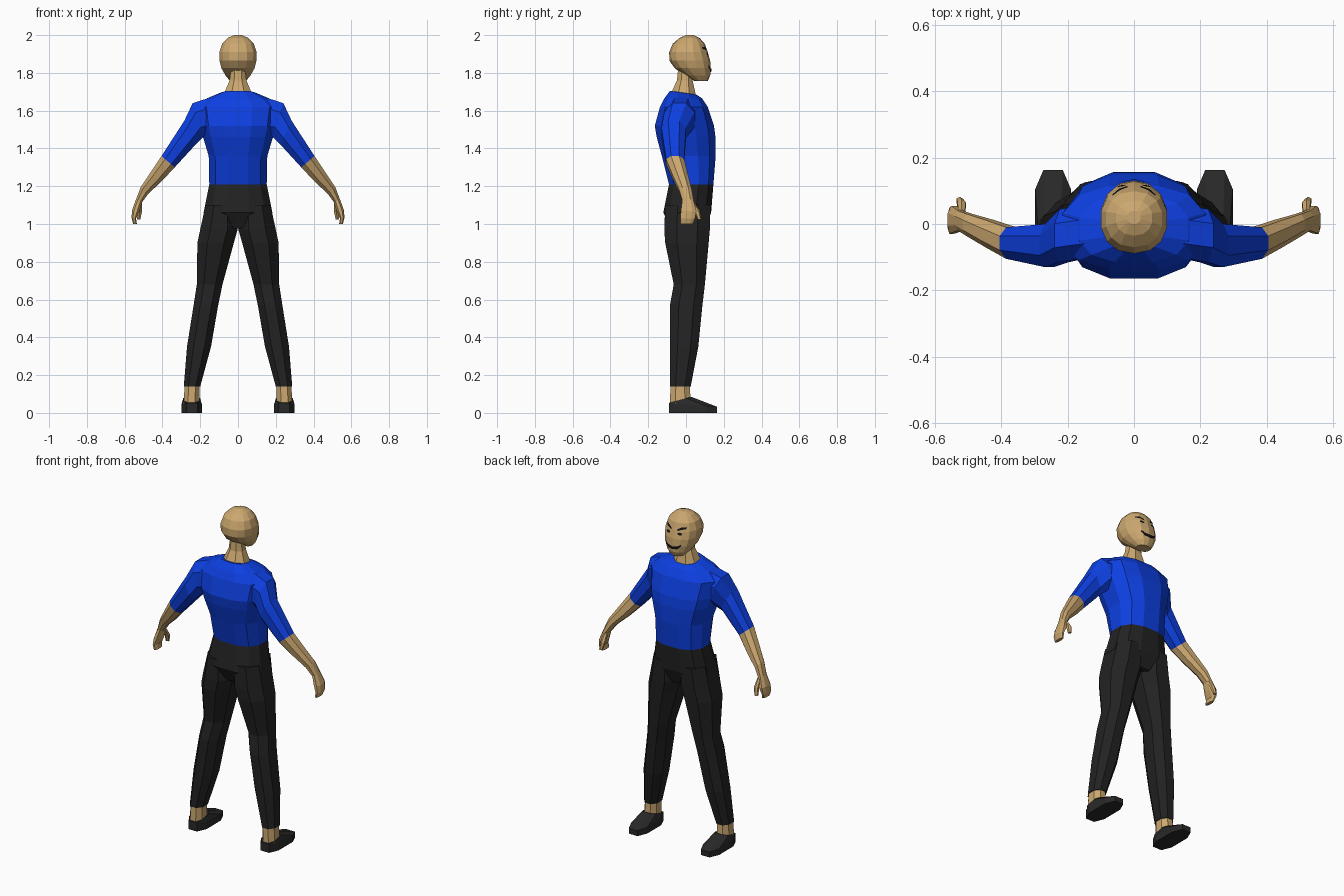
import bpy, bmesh, math
from mathutils import Vector
from mathutils.bvhtree import BVHTree

if "Cube" in bpy.data.objects:
    bpy.data.objects.remove(bpy.data.objects["Cube"])


def material(name, rgb):
    m = bpy.data.materials.new(name)
    m.diffuse_color = (*rgb, 1)
    m.use_nodes = True
    m.node_tree.nodes["Principled BSDF"].inputs["Base Color"].default_value = m.diffuse_color
    return m


SKIN = material("skin tan", (0.60, 0.39, 0.16))
BLUE = material("shirt blue", (0.004, 0.05, 0.75))
DARK = material("trouser black", (0.016, 0.016, 0.016))
SHOE = material("shoe charcoal", (0.022, 0.022, 0.022))
INK = material("face black", (0.006, 0.006, 0.006))


def finish(name, bm, mat, mirror):
    bmesh.ops.recalc_face_normals(bm, faces=bm.faces[:])
    me = bpy.data.meshes.new(name)
    bm.to_mesh(me)
    bm.free()
    me.materials.append(mat)
    ob = bpy.data.objects.new(name, me)
    bpy.context.collection.objects.link(ob)
    if mirror:
        mod = ob.modifiers.new("mirror", 'MIRROR')
        mod.use_mirror_merge = False
    return ob


def unit_section(n, power):
    """Squared-off unit ring with flat sides; power 1 is round, less is squarer."""
    pts = []
    for i in range(n):
        t = 2 * math.pi * (i + 0.5) / n
        c, s = math.cos(t), math.sin(t)
        pts.append((math.copysign(abs(c) ** power, c), math.copysign(abs(s) ** power, s)))
    mx = max(p[0] for p in pts)
    my = max(p[1] for p in pts)
    return [(a / mx, b / my) for a, b in pts]


def loft(name, rings, mat, n=8, power=0.9, mirror=False):
    """Each ring: x0, z0, x1, z1 (opposite ends), y0, y1, optional rise towards y1."""
    bm = bmesh.new()
    loops = []
    for x0, z0, x1, z1, y0, y1, *rise in rings:
        c = Vector((x0 + x1, y0 + y1, z0 + z1)) / 2
        u = Vector((x1 - x0, 0, z1 - z0)) / 2
        v = Vector((0, y1 - y0, rise[0] if rise else 0)) / 2
        loops.append([bm.verts.new(c + u * a + v * b) for a, b in unit_section(n, power)])
    for a, b in zip(loops, loops[1:]):
        for i in range(n):
            j = (i + 1) % n
            bm.faces.new((a[i], a[j], b[j], b[i]))
    bm.faces.new(loops[0])
    bm.faces.new(loops[-1])
    return finish(name, bm, mat, mirror)


def body(rows):
    """Centred rings from z, half width, back y, front y, optional rise."""
    return [(-w, z, w, z, *rest) for z, w, *rest in rows]


def limb(rows):
    """Level rings from z, inner x, outer x, back y, front y, optional rise."""
    return [(a, z, b, z, *rest) for z, a, b, *rest in rows]


# Shirt body
loft("shirt_body", body([
    (1.21, 0.152, -0.09, 0.145), (1.36, 0.155, -0.128, 0.157),
    (1.46, 0.185, -0.155, 0.156), (1.52, 0.20, -0.165, 0.148),
    (1.62, 0.215, -0.138, 0.115), (1.665, 0.165, -0.115, 0.085),
    (1.695, 0.085, -0.085, 0.055, -0.02)]), BLUE, 12, 0.8)

# Sleeves
cuff = (0.405, 1.36, 0.335, 1.30, -0.105, -0.01)
loft("sleeves", [
    (0.13, 1.675, 0.12, 1.47, -0.10, 0.06),
    (0.24, 1.64, 0.18, 1.465, -0.115, 0.045),
    (0.285, 1.545, 0.225, 1.42, -0.13, 0.0), cuff], BLUE, mirror=True)

# Forearms and hands
loft("forearms", [
    cuff, (0.465, 1.27, 0.405, 1.225, -0.07, 0.012),
    (0.515, 1.195, 0.475, 1.16, -0.037, 0.03),
    (0.54, 1.13, 0.508, 1.115, -0.02, 0.04)], SKIN, mirror=True)
loft("hands", [
    (0.54, 1.13, 0.508, 1.115, -0.02, 0.04),
    (0.562, 1.07, 0.523, 1.065, -0.027, 0.055),
    (0.563, 1.03, 0.54, 1.03, -0.03, 0.048),
    (0.555, 1.0, 0.535, 1.0, -0.028, 0.035)], SKIN, mirror=True)
loft("thumbs", limb([
    (1.115, 0.51, 0.53, 0.015, 0.045), (1.07, 0.507, 0.532, 0.042, 0.074),
    (1.025, 0.517, 0.535, 0.06, 0.082)]), SKIN, 6, mirror=True)

# Trousers: hips, then legs
loft("trouser_hips", body([
    (1.21, 0.152, -0.09, 0.145), (1.06, 0.182, -0.12, 0.133),
    (0.975, 0.07, -0.075, 0.10)]), DARK, 12, 0.8)
loft("trouser_legs", limb([
    (1.10, 0.01, 0.172, -0.11, 0.13), (0.97, 0.002, 0.20, -0.115, 0.126),
    (0.90, 0.022, 0.215, -0.11, 0.12), (0.68, 0.082, 0.218, -0.065, 0.10),
    (0.57, 0.105, 0.235, -0.085, 0.087), (0.35, 0.143, 0.27, -0.085, 0.065),
    (0.14, 0.20, 0.287, -0.086, 0.025)]), DARK, mirror=True)

# Ankles and shoes
loft("ankles", limb([
    (0.15, 0.204, 0.282, -0.082, 0.02),
    (0.05, 0.205, 0.288, -0.085, 0.025)]), SKIN, mirror=True)
loft("shoes", limb([
    (0.0, 0.19, 0.298, -0.09, 0.163), (0.043, 0.19, 0.298, -0.09, 0.163, -0.02),
    (0.07, 0.20, 0.29, -0.086, 0.028, 0.03)]), SHOE, 8, 0.7, mirror=True)

# Neck
loft("neck", body([
    (1.67, 0.08, -0.08, 0.055), (1.70, 0.068, -0.072, 0.05, -0.015),
    (1.76, 0.045, -0.048, 0.035), (1.84, 0.035, -0.04, 0.03)]), SKIN)

# Head
head = loft("head", body([
    (2.0, 0.02, 0.0, 0.04), (1.985, 0.055, -0.035, 0.072),
    (1.955, 0.084, -0.07, 0.099), (1.91, 0.099, -0.089, 0.115),
    (1.865, 0.098, -0.088, 0.128), (1.825, 0.088, -0.06, 0.131),
    (1.785, 0.065, -0.005, 0.128), (1.757, 0.042, 0.045, 0.115)]), SKIN, 14, 0.9)

# Painted face: thin strips laid on the head
tree = BVHTree.FromPolygons([v.co for v in head.data.vertices],
                            [p.vertices[:] for p in head.data.polygons])


def face_strip(name, columns, steps=4):
    """Columns of x, low z, high z are draped over the front of the head."""
    cols = [Vector(a).lerp(Vector(b), i / steps)
            for a, b in zip(columns, columns[1:]) for i in range(steps)]
    cols.append(Vector(columns[-1]))
    bm = bmesh.new()

    def drape(x, z):
        y = tree.ray_cast(Vector((x, 1, z)), Vector((0, -1, 0)))[0].y
        return bm.verts.new((x, y + 0.004, z))

    rows = [[drape(x, lo + (hi - lo) * k / 2) for k in range(3)] for x, lo, hi in cols]
    for a, b in zip(rows, rows[1:]):
        for k in range(2):
            # wound so the strip faces forward (+y)
            bm.faces.new((a[k], a[k + 1], b[k + 1], b[k]))
    finish(name, bm, INK, True)


face_strip("eyebrows", [(0.02, 1.912, 1.922), (0.045, 1.922, 1.936), (0.065, 1.926, 1.936)])
face_strip("eyes", [(0.025, 1.894, 1.902), (0.038, 1.89, 1.906), (0.05, 1.894, 1.902)])
face_strip("mouth", [(0.0, 1.803, 1.821), (0.03, 1.808, 1.826), (0.05, 1.827, 1.838)])
